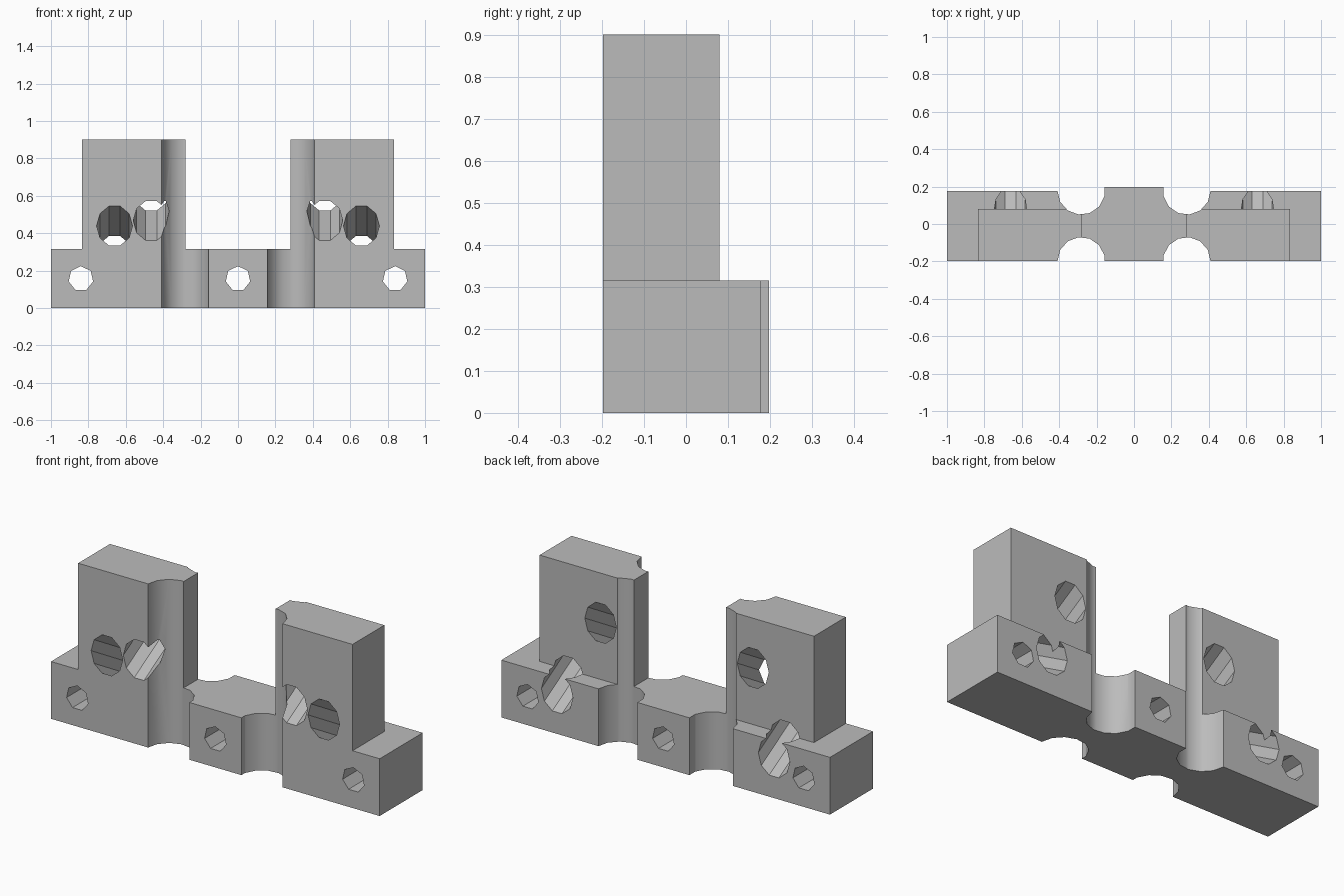
import bpy
from math import radians, pi
from mathutils import Matrix, Vector

if "Cube" in bpy.data.objects:
    bpy.data.objects.remove(bpy.data.objects["Cube"], do_unlink=True)

grey = bpy.data.materials.new("plain_grey")
grey.use_nodes = True
colour = (0.5, 0.5, 0.5, 1)
grey.diffuse_color = colour
grey.node_tree.nodes["Principled BSDF"].inputs["Base Color"].default_value = colour

FRONT, BACK, TOWER_BACK, PAD_BACK = -0.197, 0.177, 0.08, 0.197
BASE_TOP, TOP = 0.315, 0.9


def box(name, low, high):
    low, high = Vector(low), Vector(high)
    bpy.ops.mesh.primitive_cube_add(size=1, location=(low + high) / 2)
    ob = bpy.context.object
    ob.name = name
    ob.scale = high - low
    bpy.ops.object.transform_apply(location=True, rotation=True, scale=True)
    ob.data.materials.append(grey)
    return ob


def drill(name, sides, radius, point, direction, spin=0):
    """Prism through a point along a direction in the yz plane; spin turns its corners."""
    bpy.ops.mesh.primitive_cylinder_add(vertices=sides, radius=radius, depth=3)
    ob = bpy.context.object
    ob.name = name
    y, z = direction
    axis = Vector((0, y, z)).normalized()
    side = Vector((1, 0, 0))
    frame = Matrix((side, axis.cross(side), axis)).transposed().to_4x4()
    ob.data.transform(Matrix.Translation(point) @ frame @ Matrix.Rotation(spin, 4, "Z"))
    ob.data.materials.append(grey)
    ob.hide_render = True
    return ob


def combine(target, other, operation):
    mod = target.modifiers.new(other.name, "BOOLEAN")
    mod.operation = operation
    mod.solver = "EXACT"
    mod.object = other
    bpy.context.view_layer.objects.active = target
    bpy.ops.object.modifier_apply(modifier=mod.name)
    bpy.data.objects.remove(other, do_unlink=True)


# Base bar with a thicker middle pad and two towers
body = box("bracket_body", (-1, FRONT, 0), (1, BACK, BASE_TOP))
combine(body, box("middle_pad", (-0.16, FRONT, 0), (0.16, PAD_BACK, BASE_TOP)), "UNION")
for s in (-1, 1):
    xs = sorted((s * 0.28, s * 0.835))
    combine(body, box("tower", (xs[0], FRONT, 0), (xs[1], TOWER_BACK, TOP)), "UNION")

# Vertical rod grooves, front and back
for s in (-1, 1):
    for y in (FRONT, BACK):
        spin = -pi / 2 if s > 0 else pi / 2
        combine(body, drill("rod_groove", 13, 0.127, (s * 0.282, y, 0), (0, 1), spin), "DIFFERENCE")

# Straight screw holes
for x in (-0.84, 0, 0.84):
    combine(body, drill("screw_hole", 7, 0.067, (x, 0, 0.157), (1, 0), pi), "DIFFERENCE")

# Slanted holes: outer ones fall towards the back, inner ones rise
slope = 0.577
for s in (-1, 1):
    for name, x, z, rise in (("outer_hole", 0.66, 0.44, -slope), ("inner_hole", 0.464, 0.467, slope)):
        cutter = drill(name, 10, 0.096, (s * x, FRONT, z), (1, rise), pi / 2)
        combine(body, cutter, "DIFFERENCE")

# Smooth grooves, flat holes
bpy.ops.object.select_all(action="DESELECT")
body.select_set(True)
bpy.context.view_layer.objects.active = body
bpy.ops.object.shade_smooth_by_angle(angle=radians(30))
